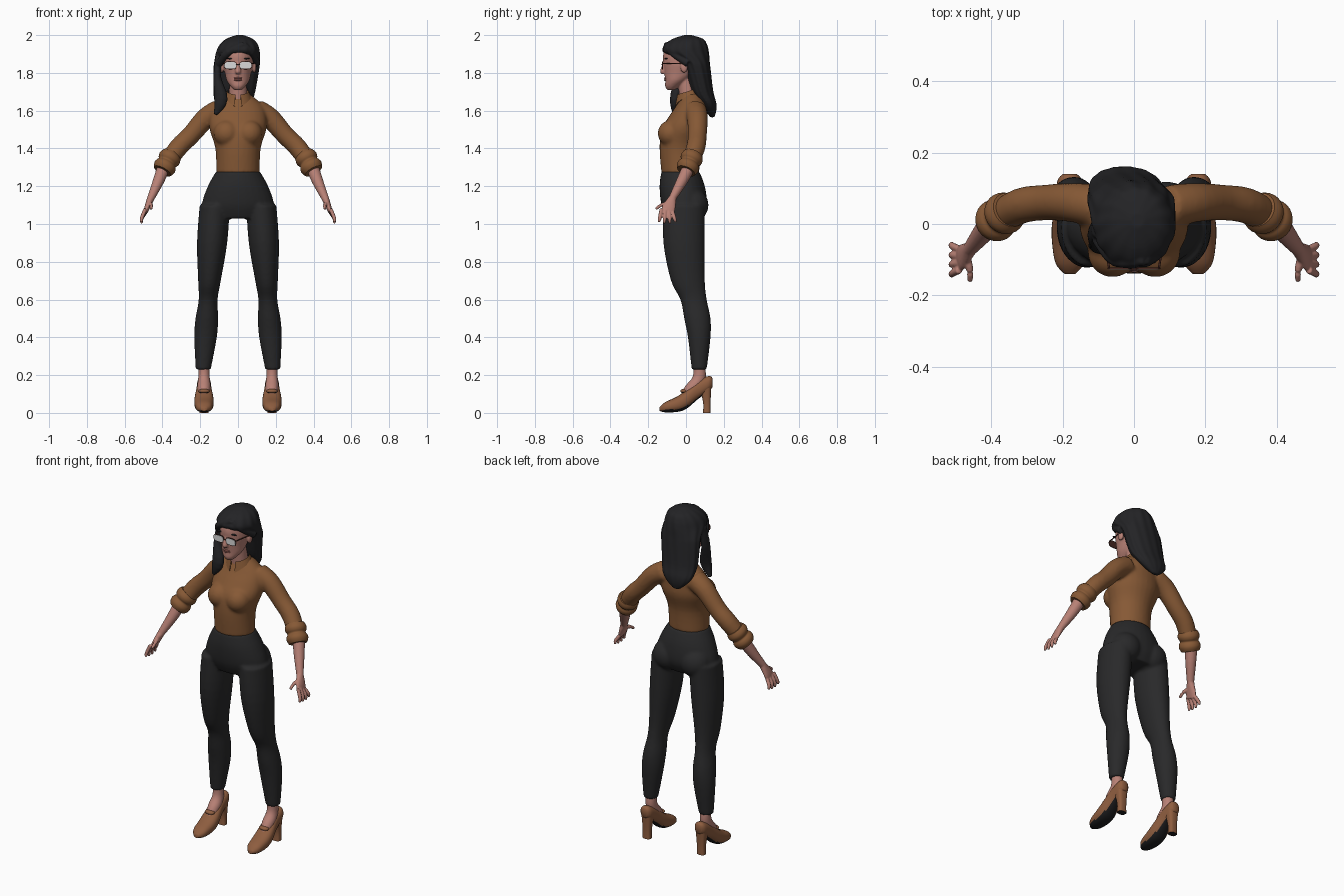
import bpy, bmesh, math
from mathutils import Vector, Matrix

cube = bpy.data.objects.get("Cube")
if cube:
    bpy.data.objects.remove(cube, do_unlink=True)

X, Y, Z = Vector((1, 0, 0)), Vector((0, 1, 0)), Vector((0, 0, 1))
FLAT, FACING = (X, Y), (X, Z)
SIDES = ((1, "left"), (-1, "right"))


def material(name, red, green, blue):
    mat = bpy.data.materials.new(name)
    mat.use_nodes = True
    mat.diffuse_color = (red, green, blue, 1)
    shader = next(node for node in mat.node_tree.nodes if node.type == 'BSDF_PRINCIPLED')
    shader.inputs["Base Color"].default_value = (red, green, blue, 1)
    shader.inputs["Roughness"].default_value = .7
    return mat


SKIN = material("skin", .48, .22, .18)
LIPS = material("lips", .36, .13, .11)
SHIRT = material("brown shirt", .24, .1, .036)
PANTS = material("charcoal trousers", .022, .022, .023)
HAIR = material("black hair", .017, .017, .019)
LEATHER = material("tan leather", .27, .11, .05)
SOLE = material("black sole", .012, .012, .013)
FRAME = material("dark red frame", .06, .02, .015)
LENS = material("pale lens", .7, .7, .7)


def spline(rings, sub):
    # smooth interpolation through rings of (x, y, z, half width, half depth)
    rings = [tuple(ring) + ring[-1:] if len(ring) == 4 else tuple(ring) for ring in rings]
    result = []
    for i, (start, end) in enumerate(zip(rings, rings[1:])):
        before, after = rings[max(i - 1, 0)], rings[min(i + 2, len(rings) - 1)]
        for step in range(sub):
            t = step / sub
            result.append([b + t / 2 * (c - a + t * (2 * a - 5 * b + 4 * c - d + t * (3 * (b - c) + d - a)))
                           for a, b, c, d in zip(before, start, end, after)])
    return result + [list(rings[-1])]


def loft(bm, rings, axes=None, sides=28, sub=4, power=1, ripple=0):
    # closed tube; rings turn with the path unless fixed axes are given
    points = spline(rings, sub)
    loops = []
    for i, (x, y, z, width, depth) in enumerate(points):
        if axes:
            across, along = axes
        else:
            behind, ahead = points[max(i - 1, 0)], points[min(i + 1, len(points) - 1)]
            tangent = (Vector(ahead[:3]) - Vector(behind[:3])).normalized()
            guide = X if abs(tangent.y) > .9 else Y
            across = (guide - tangent * guide.dot(tangent)).normalized()
            along = tangent.cross(across)
        loop = []
        for k in range(sides):
            turn = math.tau * k / sides
            c, s = [math.copysign(abs(f) ** power, f) for f in (math.cos(turn), math.sin(turn))]
            wave = 1 + ripple * math.sin(13 * turn + 9 * z)
            offset = (across * width * c + along * depth * s) * wave
            loop.append(bm.verts.new(Vector((x, y, z)) + offset))
        loops.append(loop)
    for low, high in zip(loops, loops[1:]):
        for k in range(sides):
            after = (k + 1) % sides
            bm.faces.new((low[k], low[after], high[after], high[k]))
    bm.faces.new(loops[0])
    bm.faces.new(loops[-1])


def column(bm, rings, x_at=lambda z: 0, **options):
    # level cross-sections given as (z, y, half width, half depth)
    loft(bm, [(x_at(z), y, z, *size) for z, y, *size in rings], FLAT, **options)


def flip(rings, side):
    return [(ring[0] * side, *ring[1:]) for ring in rings]


def ball(bm, center, size):
    matrix = Matrix.Translation(center) @ Matrix.Diagonal((*size, 1))
    bmesh.ops.create_uvsphere(bm, u_segments=20, v_segments=12, radius=1, matrix=matrix)


def finish(name, bm, mat, voxel=0, relax=0, thick=0):
    # optionally fuses overlapping volumes into one smooth skin
    bmesh.ops.recalc_face_normals(bm, faces=bm.faces)
    mesh = bpy.data.meshes.new(name)
    bm.to_mesh(mesh)
    bm.free()
    part = bpy.data.objects.new(name, mesh)
    bpy.context.scene.collection.objects.link(part)
    if voxel:
        fuse = part.modifiers.new("fuse", 'REMESH')
        fuse.mode, fuse.voxel_size = 'VOXEL', voxel
        part.modifiers.new("relax", 'SMOOTH').iterations = relax
    if thick:
        part.modifiers.new("thickness", 'SOLIDIFY').thickness = thick
    if len(part.modifiers):
        graph = bpy.context.evaluated_depsgraph_get()
        part.data = bpy.data.meshes.new_from_object(part.evaluated_get(graph))
        part.modifiers.clear()
    part.data.materials.clear()
    part.data.materials.append(mat)
    part.data.shade_smooth()
    part.data.set_sharp_from_angle(angle=math.radians(50))
    return part


# Trousers: hips, seat and two legs
bm = bmesh.new()
column(bm, [(1.28, -.03, .115, .1), (1.2, -.02, .16, .12), (1.1, -.01, .19, .12), (1.03, -.01, .15, .09)])
for side, label in SIDES:
    column(bm, [(1.1, -.01, .08, .11), (.9, -.01, .08, .11), (.7, .01, .06, .09), (.6, .04, .05, .07),
                (.5, .06, .06, .07), (.4, .07, .06, .06), (.23, .07, .04)],
           lambda z: side * (.2 - .07 * z))
    ball(bm, (side * .09, .03, 1.1), (.09, .09, .09))
finish("trousers", bm, PANTS, .008, 6)

# Shirt: torso, bust and sleeves
bm = bmesh.new()
column(bm, [(1.27, -.03, .115, .1), (1.4, -.03, .12, .11), (1.5, -.01, .15, .12), (1.57, .01, .15, .1),
            (1.63, .03, .13, .08), (1.69, .03, .06, .05)])
sleeve = [(.1, .05, 1.6, .06), (.17, .06, 1.56, .055), (.25, .06, 1.47, .05), (.32, .05, 1.4, .05),
          (.39, .01, 1.3, .045)]
for side, label in SIDES:
    loft(bm, flip(sleeve, side))
    ball(bm, (side * .06, -.08, 1.48), (.07, .07, .07))
finish("shirt", bm, SHIRT, .008, 7)

# Rolled cuffs: two soft folds at the end of each sleeve
for side, label in SIDES:
    bm = bmesh.new()
    top, bottom = Vector((side * .35, .04, 1.37)), Vector((side * .4, 0, 1.28))
    loft(bm, [(*top.lerp(bottom, k / 8), .05 + .01 * abs(math.sin(math.tau * k / 8))) for k in range(9)])
    finish(label + "_cuff", bm, SHIRT)

# Collar: flared band with pointed front tips
bm = bmesh.new()
count, rows = 40, []
for i in range(count + 1):
    turn = math.radians(166) * (2 * i / count - 1)
    front = (1 - math.cos(turn)) / 2
    row = []
    for radius, drop in ((.054, .025), (.057, 0), (.07, .03 + .035 * front ** 6)):
        height = 1.72 - .035 * front - drop
        row.append(bm.verts.new((radius * math.sin(turn), .01 + radius * math.cos(turn), height)))
    rows.append(row)
for here, there in zip(rows, rows[1:]):
    for k in range(2):
        bm.faces.new((here[k], there[k], there[k + 1], here[k + 1]))
finish("collar", bm, SHIRT, thick=.005)

# Forearms and hands with spread fingers
forearm = [(.39, .02, 1.31, .035), (.42, -.02, 1.23, .03), (.46, -.07, 1.14, .02)]
palm = [(.46, -.07, 1.14, .02), (.48, -.09, 1.09, .035, .015), (.49, -.1, 1.06, .035, .01)]
thumb = [(.47, -.09, 1.11, .012), (.46, -.13, 1.1, .01), (.46, -.16, 1.08, .007)]
for side, label in SIDES:
    bm = bmesh.new()
    for path in (forearm, palm, thumb):
        loft(bm, flip(path, side), sides=18)
    for k in range(4):
        d = .02 * (k - 1.5)
        finger = [(.49, d - .1, 1.07 - d / 3, .01), (.51, 1.3 * d - .1, 1.03, .01),
                  (.51, 1.5 * d - .1, 1 + abs(d) / 3, .006)]
        loft(bm, flip(finger, side), sides=12)
    finish(label + "_forearm_and_hand", bm, SKIN, .0035, 2)

# Head with neck, nose and ears
bm = bmesh.new()
column(bm, [(1.71, -.08, .02), (1.73, -.07, .04), (1.76, -.05, .06), (1.8, -.03, .07, .085),
            (1.85, -.02, .08, .1), (1.9, -.01, .08, .11), (1.95, 0, .07, .095), (1.98, 0, .04)])
column(bm, [(1.62, .02, .05), (1.77, 0, .045)])
column(bm, [(1.86, -.11, .01), (1.81, -.125, .015, .012), (1.795, -.12, .01)], sides=16)
for side, label in SIDES:
    ball(bm, (side * .086, -.01, 1.83), (.011, .02, .03))
finish("head", bm, SKIN, .005, 3)

# Mouth and eyebrows
bm = bmesh.new()
for z in (1.772, 1.763):
    ball(bm, (0, -.107, z), (.022, .009, .006))
finish("lips", bm, LIPS)
bm = bmesh.new()
for side, label in SIDES:
    ball(bm, (side * .04, -.105, 1.876), (.023, .008, .004))
finish("eyebrows", bm, HAIR)

# Hair: cap with back fall, shoulder lock and swept fringe
bm = bmesh.new()
column(bm, [(1.565, .14, .02, .01), (1.6, .13, .065, .03), (1.64, .115, .095, .045), (1.7, .085, .11, .06),
            (1.82, .06, .12, .07), (1.86, .045, .12, .08), (1.91, 0, .115, .12), (1.95, 0, .1, .11),
            (1.98, .01, .07, .08), (2, .01, .02)],
       lambda z: (z - 1.9) / 10, sides=72, ripple=.02)
shoulder_lock = [(-.1, -.01, 1.89, .03, .02), (-.11, -.03, 1.78, .03, .02), (-.09, -.06, 1.66, .025, .035),
                 (-.12, -.06, 1.58, .01)]
long_fringe = [(.03, -.1, 1.95, .016), (-.05, -.1, 1.91, .02), (-.1, -.04, 1.85, .02)]
short_fringe = [(.03, -.1, 1.95, .015), (.07, -.08, 1.91, .015), (.1, .01, 1.85, .02)]
for lock in (shoulder_lock, long_fringe, short_fringe):
    loft(bm, lock, sides=32, ripple=.05)
finish("hair", bm, HAIR, .005, 2)

# Glasses: rims, bridge, temples and lenses
bm, glass = bmesh.new(), bmesh.new()
for side, label in SIDES:
    x, z = side * .04, 1.84
    loft(bm, [(x, y, z, .034, .021) for y in (-.126, -.122)], FACING, sub=1, power=.6)
    loft(glass, [(x, y, z, .031, .018) for y in (-.128, -.123)], FACING, sub=1, power=.6)
    loft(bm, [(side * .07, -.123, 1.85, .003), (side * .09, 0, 1.85, .003)], sides=8)
loft(bm, [(x, -.127, 1.845, .003) for x in (-.01, .01)], FLAT[::-1] and (Y, Z), sides=8, sub=1)
finish("glasses_frame", bm, FRAME)
finish("lenses", glass, LENS)

# Feet and heeled shoes
upper = [(-.14, .02, .015, .01), (-.11, .03, .04, .027), (-.05, .045, .05, .04), (0, .07, .05, .05),
         (.06, .12, .04, .05), (.12, .155, .035, .04), (.14, .16, .02, .025)]
for side, label in SIDES:
    x = side * .18
    bm = bmesh.new()
    column(bm, [(.25, .07, .03), (.19, .07, .03, .035), (.14, .04, .035, .045), (.09, .01, .03, .04)],
           lambda z: x)
    finish(label + "_foot", bm, SKIN)
    bm = bmesh.new()
    loft(bm, [(x, *ring) for ring in upper], FACING, power=.85)
    column(bm, [(0, .11, .025, .02), (.06, .11, .025, .02), (.15, .1, .035)], lambda z: x, power=.7)
    ball(bm, (x, -.01, .115), (.03, .02, .012))
    shoe = finish(label + "_shoe", bm, LEATHER)
    shoe.data.materials.append(SOLE)
    for face in shoe.data.polygons:
        under = face.normal.z < -.6 and face.center.y < .085
        face.material_index = int(under or face.center.z < .001)
